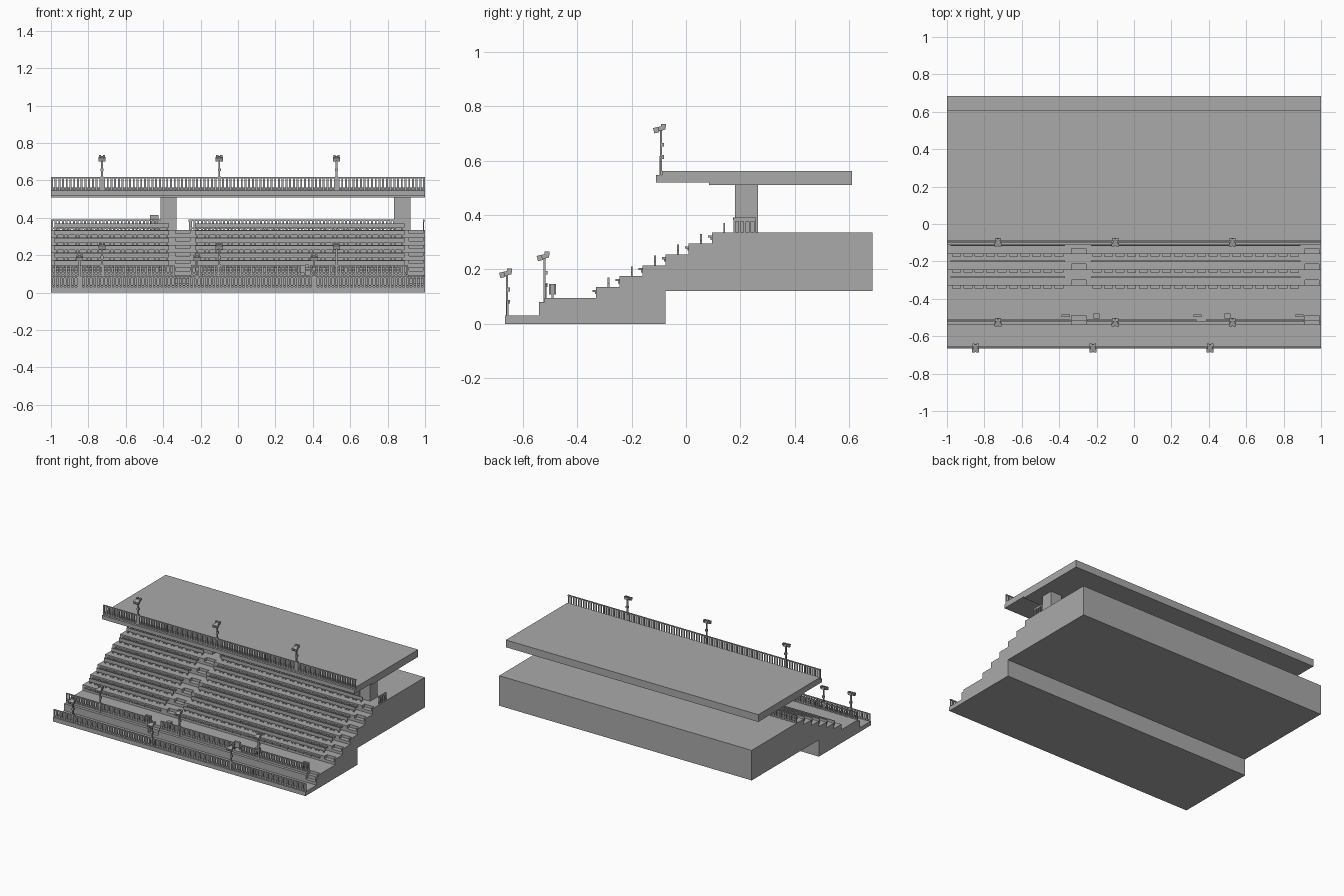
import bpy, bmesh, math
from mathutils import Matrix, Vector

old = bpy.data.objects.get("Cube")
if old:
    bpy.data.objects.remove(old, do_unlink=True)

grey = bpy.data.materials.new("concrete grey")
grey.use_nodes = True
COLOUR = (0.4, 0.4, 0.4, 1)
grey.diffuse_color = COLOUR
grey.node_tree.nodes["Principled BSDF"].inputs["Base Color"].default_value = COLOUR


def finish(name, bm):
    bmesh.ops.recalc_face_normals(bm, faces=bm.faces)
    mesh = bpy.data.meshes.new(name)
    bm.to_mesh(mesh)
    bm.free()
    mesh.materials.append(grey)
    obj = bpy.data.objects.new(name, mesh)
    bpy.context.collection.objects.link(obj)
    return obj


def box(bm, x0, x1, y0, y1, z0, z1, turn=0):
    centre = Vector((x0 + x1, y0 + y1, z0 + z1)) / 2
    m = (Matrix.Translation(centre) @ Matrix.Rotation(turn, 4, 'X')
         @ Matrix.Diagonal((x1 - x0, y1 - y0, z1 - z0, 1)))
    bmesh.ops.create_cube(bm, size=1, matrix=m)


def extrude(bm, profile, x0, x1):
    face = bm.faces.new([bm.verts.new((x0, y, z)) for y, z in profile])
    out = bmesh.ops.extrude_face_region(bm, geom=[face])
    verts = [v for v in out["geom"] if isinstance(v, bmesh.types.BMVert)]
    bmesh.ops.translate(bm, verts=verts, vec=(x1 - x0, 0, 0))


# Terrace layout
ROWS, RUN, RISE = 6, 0.085, 0.04
FIRST_Y, FLOOR = -0.33, 0.095
DECK = FLOOR + ROWS * RISE
AISLES = [(-0.333, -0.257), (0.915, 0.99)]
BLOCKS = [(-1, -0.333), (-0.257, 0.915), (0.99, 1)]


def stand_profile(stairs):
    pts = [(-0.075, 0), (-0.665, 0), (-0.665, 0.03), (-0.54, 0.03)]
    if stairs:
        pts += [(-0.54, 0.05), (-0.515, 0.05), (-0.515, 0.075), (-0.49, 0.075), (-0.49, FLOOR)]
    else:
        pts += [(-0.54, 0.08), (-0.52, 0.08), (-0.52, FLOOR)]
    for i in range(ROWS):
        y, z = FIRST_Y + i * RUN, FLOOR + i * RISE
        pts.append((y, z))
        if stairs:
            pts += [(y, z + RISE / 2), (y + 0.03, z + RISE / 2), (y + 0.03, z + RISE)]
        else:
            pts.append((y, z + RISE))
    return pts + [(0.685, DECK), (0.685, 0.12), (-0.075, 0.12)]


# Stepped stand with aisle stairs
bm = bmesh.new()
for x0, x1 in BLOCKS:
    extrude(bm, stand_profile(False), x0, x1)
for x0, x1 in AISLES:
    extrude(bm, stand_profile(True), x0, x1)
finish("stand", bm)

# Rows of seats: small pans on the risers, long backs on the treads
pans, backs = bmesh.new(), bmesh.new()
PITCH = 0.0617
for x0, x1 in [(-0.98, -0.37), (-0.23, 0.89)]:
    count = round((x1 - x0) / PITCH)
    pitch = (x1 - x0) / count
    for i in range(ROWS):
        y, z = FIRST_Y + i * RUN, FLOOR + (i + 1) * RISE
        box(backs, x0, x1, y + 0.042, y + 0.049, z + 0.012, z + 0.036)
        for k in range(count):
            x = x0 + (k + 0.5) * pitch
            box(pans, x - 0.024, x + 0.024, y - 0.014, y, z - 0.018, z - 0.01)
            box(pans, x - 0.018, x + 0.018, y - 0.005, y, z - 0.026, z - 0.018)
            for side in (-1, 1):
                c = x + side * 0.02
                box(backs, c - 0.004, c + 0.004, y + 0.042, y + 0.049, z, z + 0.012)
finish("seat_pans", pans)
finish("seat_backs", backs)


# Fences: rails and evenly spaced balusters
def fence(name, y, z0, z1, spans):
    bm = bmesh.new()
    for x0, x1 in spans:
        box(bm, x0, x1, y - 0.004, y + 0.004, z1 - 0.007, z1)
        box(bm, x0, x1, y - 0.003, y + 0.003, z0 + 0.006, z0 + 0.012)
        n = max(2, round((x1 - x0) / 0.02))
        for k in range(n + 1):
            x = x0 + 0.005 + (x1 - x0 - 0.01) * k / n
            box(bm, x - 0.005, x + 0.005, y - 0.003, y + 0.003, z0, z1 - 0.007)
    finish(name, bm)


fence("front_fence", -0.656, 0.03, 0.085, [(-1, 1)])
fence("middle_fence", -0.515, FLOOR, 0.147,
      [(-1, -0.34), (-0.25, 0.335), (0.385, 0.91)])
fence("upper_fence", 0.177, DECK, 0.39, [(-1, -0.4), (-0.257, 0.84)])
fence("roof_fence", -0.094, 0.545, 0.617, [(-1, 1)])

# Side rails beside the top of the stairs
bm = bmesh.new()
for x in (-0.26, 0.992):
    box(bm, x - 0.004, x + 0.004, 0.175, 0.258, DECK + 0.042, 0.39)
    for k in range(5):
        y = 0.178 + k * 0.019
        box(bm, x - 0.003, x + 0.003, y - 0.004, y + 0.004, DECK, 0.385)
finish("side_rails", bm)

# Gate posts along the walkway
bm = bmesh.new()
for x, w, d in [(-0.365, 0.022, 0.007), (0.34, 0.022, 0.007), (0.885, 0.022, 0.007),
                (-0.2, 0.016, 0.013), (0.5, 0.016, 0.013)]:
    box(bm, x - w, x + w, -0.491 - d, -0.491 + d, 0.108, 0.147)
    for s in (-1, 1):
        c = x + s * (w - 0.004)
        box(bm, c - 0.004, c + 0.004, -0.495, -0.487, FLOOR, 0.108)
finish("gates", bm)

# Roof slab, thinner at the front lip
bm = bmesh.new()
extrude(bm, [(-0.11, 0.52), (-0.11, 0.547), (-0.088, 0.547), (-0.088, 0.562),
             (0.61, 0.562), (0.61, 0.51), (0.085, 0.51), (0.085, 0.52)], -1, 1)
finish("roof", bm)

# Roof columns and a small cabinet
bm = bmesh.new()
for x in (-0.372, 0.878):
    box(bm, x - 0.043, x + 0.043, 0.18, 0.265, DECK, 0.51)
finish("columns", bm)
bm = bmesh.new()
box(bm, -0.47, -0.425, 0.195, 0.25, DECK, 0.415)
finish("cabinet", bm)


# Floodlights: pole, clamps and a tilted twin-lamp head
def floodlight(name, x, y, z, top):
    bm = bmesh.new()
    box(bm, x - 0.005, x + 0.005, y - 0.004, y + 0.004, z, top - 0.015)
    for drop in (0.07, 0.115):
        box(bm, x - 0.008, x + 0.008, y - 0.004, y + 0.011, top - drop - 0.014, top - drop)
    box(bm, x - 0.013, x + 0.013, y - 0.025, y + 0.016, top - 0.026, top - 0.01, 0.25)
    for s in (-1, 1):
        c = x + s * 0.011
        box(bm, c - 0.008, c + 0.008, y - 0.027, y - 0.008, top - 0.033, top - 0.013, 0.25)
        box(bm, c - 0.006, c + 0.006, y, y + 0.018, top - 0.014, top)
    finish(name, bm)


for i in range(3):
    x = -0.727 + i * 0.627
    floodlight(f"roof_light_{i}", x, -0.092, 0.545, 0.735)
    floodlight(f"middle_light_{i}", x, -0.52, FLOOR - 0.015, 0.265)
    floodlight(f"front_light_{i}", x - 0.12, -0.658, 0.03, 0.203)
